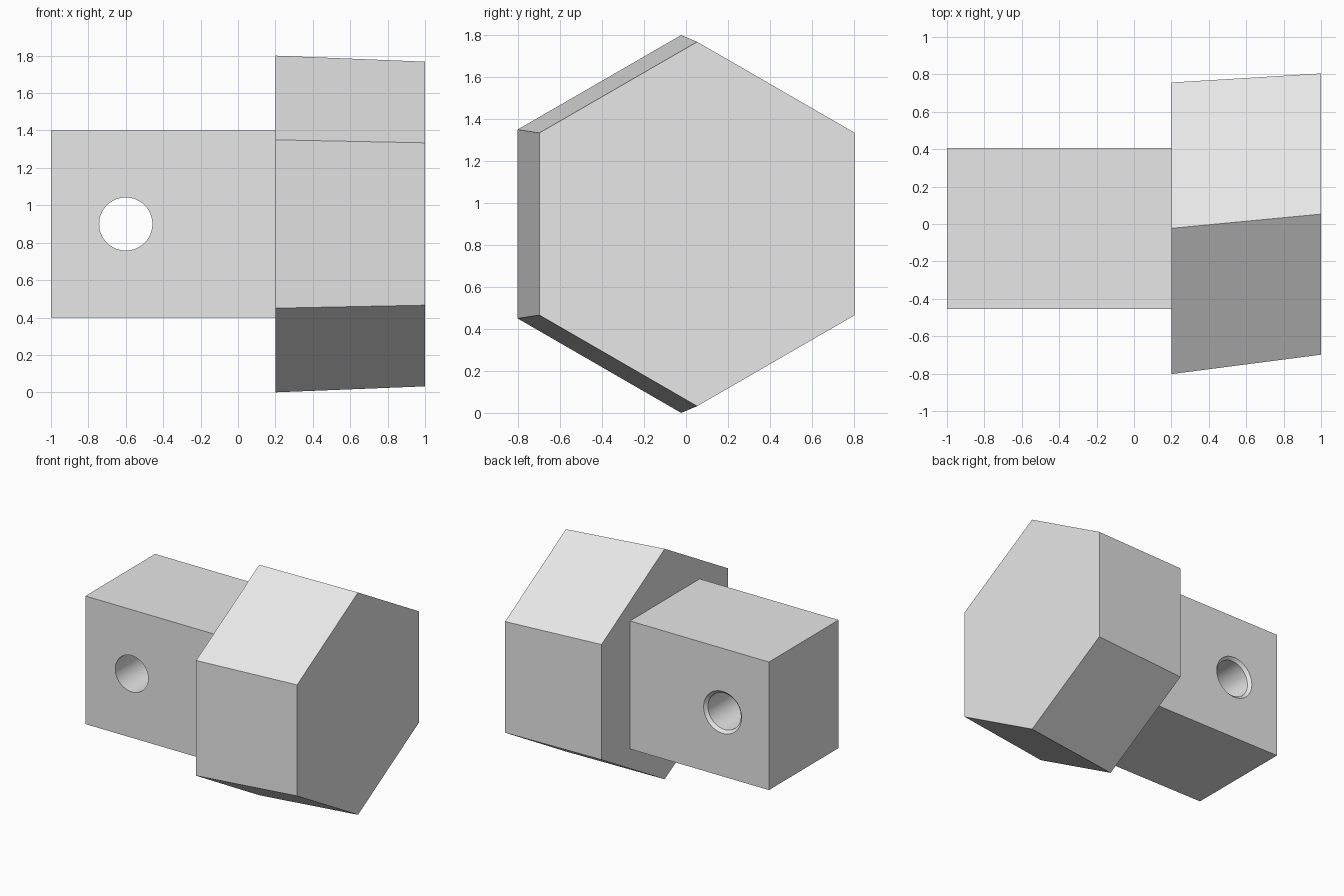
import bpy, bmesh, math
from mathutils import Vector

if "Cube" in bpy.data.objects:
    bpy.data.objects.remove(bpy.data.objects["Cube"], do_unlink=True)

# Single grey material
GREY = (0.8, 0.8, 0.8, 1.0)
grey = bpy.data.materials.new("light grey")
grey.use_nodes = True
grey.diffuse_color = GREY
grey.node_tree.nodes["Principled BSDF"].inputs["Base Color"].default_value = GREY


def add_object(name, bm):
    bmesh.ops.recalc_face_normals(bm, faces=bm.faces)
    mesh = bpy.data.meshes.new(name)
    bm.to_mesh(mesh)
    bm.free()
    mesh.materials.append(grey)
    obj = bpy.data.objects.new(name, mesh)
    bpy.context.collection.objects.link(obj)
    return obj


def loft(name, sections, sides, u, v):
    """Closed solid through regular polygons given as (centre, radius)."""
    bm = bmesh.new()
    u, v = Vector(u), Vector(v)
    rings = []
    for centre, radius in sections:
        angles = [math.tau * i / sides for i in range(sides)]
        rings.append([bm.verts.new(Vector(centre) + radius * (u * math.cos(a) + v * math.sin(a)))
                      for a in angles])
    for low, high in zip(rings, rings[1:]):
        for i in range(sides):
            j = (i + 1) % sides
            bm.faces.new((low[i], low[j], high[j], high[i]))
    bm.faces.new(rings[0])
    bm.faces.new(rings[-1])
    return add_object(name, bm)


# Tapered, slightly skewed hexagonal head
loft("hex_head", [((0.2, -0.023, 0.9), 0.9), ((1.0, 0.053, 0.9), 0.868)],
     6, (0, 0, 1), (0, 1, 0))

# Rectangular shank, seated a little inside the head
bm = bmesh.new()
bmesh.ops.create_cube(bm, size=1)
bmesh.ops.scale(bm, vec=(1.25, 0.86, 1.0), verts=bm.verts)
bmesh.ops.translate(bm, vec=(-0.375, -0.025, 0.9), verts=bm.verts)
shank = add_object("shank", bm)

# Cross hole, chamfered where it leaves the back
hole = [(-0.6, 0.142), (0.383, 0.142), (0.503, 0.262)]
cutter = loft("hole_cutter", [((-0.6, y, 0.9), r) for y, r in hole],
              64, (1, 0, 0), (0, 0, 1))
cutter.hide_render = True
cut = shank.modifiers.new("cross hole", "BOOLEAN")
cut.operation = "DIFFERENCE"
cut.solver = "EXACT"
cut.object = cutter

# Bake the cut so the bore can be smoothed with sharp rims
bpy.context.view_layer.update()
evaluated = shank.evaluated_get(bpy.context.evaluated_depsgraph_get())
drilled = bpy.data.meshes.new_from_object(evaluated)
shank.modifiers.clear()
shank.data = drilled
bpy.data.objects.remove(cutter, do_unlink=True)

bpy.ops.object.select_all(action="DESELECT")
shank.select_set(True)
bpy.context.view_layer.objects.active = shank
bpy.ops.object.shade_smooth_by_angle(angle=math.radians(30))
